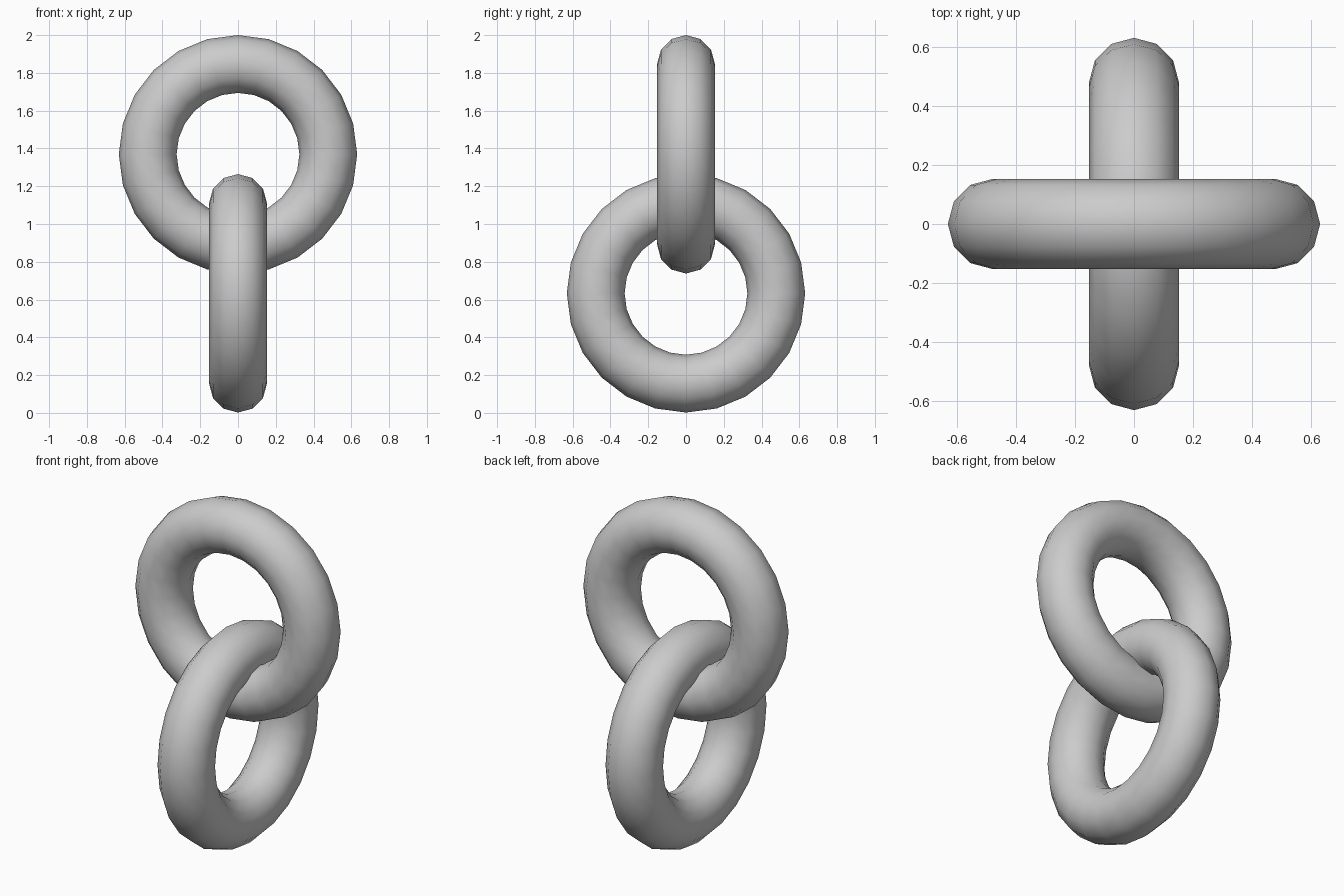
import bpy
import math

cube = bpy.data.objects.get("Cube")
if cube:
    bpy.data.objects.remove(cube, do_unlink=True)

# Plain grey metal
GREY = (0.6, 0.6, 0.6, 1.0)
metal = bpy.data.materials.new("plain_grey")
metal.use_nodes = True
metal.diffuse_color = GREY
metal.node_tree.nodes["Principled BSDF"].inputs["Base Color"].default_value = GREY


def ring(name, height, rotation):
    """One smooth chain link standing upright."""
    bpy.ops.mesh.primitive_torus_add(
        major_radius=0.478, minor_radius=0.153,
        major_segments=24, minor_segments=12,
        location=(0, 0, height), rotation=rotation)
    link = bpy.context.object
    link.name = name
    link.data.materials.append(metal)
    bpy.ops.object.shade_smooth()
    return link


# Two interlocked links, turned a quarter turn from each other
quarter = math.pi / 2
ring("upper_link", 1.369, (quarter, 0, 0))
ring("lower_link", 0.633, (0, quarter, 0))
